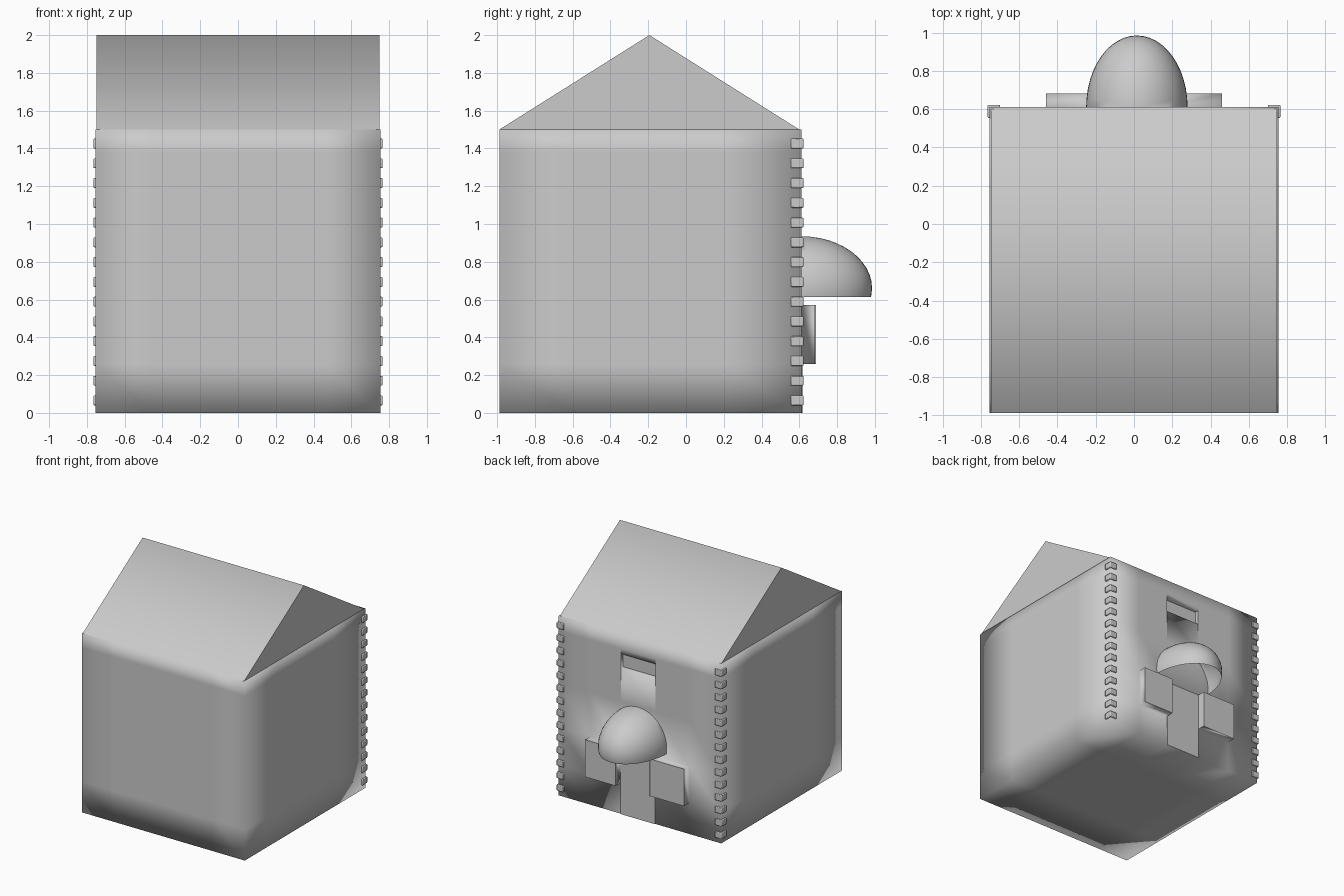
import bpy, bmesh, math
from mathutils import Vector

if "Cube" in bpy.data.objects:
    bpy.data.objects.remove(bpy.data.objects["Cube"])


def finish(name, bm):
    bmesh.ops.recalc_face_normals(bm, faces=bm.faces)
    mesh = bpy.data.meshes.new(name)
    bm.to_mesh(mesh)
    bm.free()
    obj = bpy.data.objects.new(name, mesh)
    bpy.context.collection.objects.link(obj)
    return obj


def smooth_by_angle(obj, degrees):
    bpy.ops.object.select_all(action='DESELECT')
    obj.select_set(True)
    bpy.context.view_layer.objects.active = obj
    bpy.ops.object.shade_smooth_by_angle(angle=math.radians(degrees))


def prism(bm, profile, direction):
    face = bm.faces.new([bm.verts.new(p) for p in profile])
    ext = bmesh.ops.extrude_face_region(bm, geom=[face], use_keep_orig=True)
    verts = [g for g in ext["geom"] if isinstance(g, bmesh.types.BMVert)]
    bmesh.ops.translate(bm, verts=verts, vec=direction)


X, FRONT, BACK, EAVE = 0.755, -0.988, 0.612, 1.5

# House body: box with loop cuts that frame the openings
bm = bmesh.new()
bmesh.ops.create_cube(bm, size=1)
for v in bm.verts:
    v.co = ((v.co.x * 2 * X), BACK if v.co.y > 0 else FRONT, EAVE if v.co.z > 0 else 0)
cuts = ((-0.46, -0.145, 0.175, 0.46), (-0.6, 0.2), (0.26, 0.57, 0.94, 1.22, 1.34, 1.38))
for axis, places in enumerate(cuts):
    normal = Vector((axis == 0, axis == 1, axis == 2))
    for p in places:
        bmesh.ops.bisect_plane(bm, geom=bm.verts[:] + bm.edges[:] + bm.faces[:],
                               plane_co=normal * p, plane_no=normal)
for f in bm.faces:
    f.smooth = True


def back_faces(x0, x1, z0, z1):
    return [f for f in bm.faces if f.calc_center_median().y > BACK - 0.001
            and x0 < f.calc_center_median().x < x1 and z0 < f.calc_center_median().z < z1]


def push(faces, depth):
    ext = bmesh.ops.extrude_face_region(bm, geom=faces)["geom"]
    bmesh.ops.translate(bm, vec=(0, depth, 0),
                        verts=[g for g in ext if isinstance(g, bmesh.types.BMVert)])
    bmesh.ops.delete(bm, geom=[f for f in faces if f.is_valid], context='FACES_ONLY')
    for f in ext:
        if isinstance(f, bmesh.types.BMFace):
            f.smooth = False


# Upper windows flush, lower windows raised, slot recessed, door slightly raised
for x0, x1 in ((-0.46, -0.145), (0.175, 0.46)):
    for f in back_faces(x0, x1, 0.94, 1.38):
        f.smooth = False
    push(back_faces(x0, x1, 0.26, 0.57), 0.07)
push(back_faces(-0.145, 0.175, 1.22, 1.34), -0.03)
push(back_faces(-0.145, 0.175, 0, 0.57), 0.006)
finish("house_body", bm)

# Gable roof
bm = bmesh.new()
prism(bm, [(-0.748, FRONT, EAVE), (-0.748, 0.6, EAVE), (-0.748, -0.194, 2.0)], (1.496, 0, 0))
smooth_by_angle(finish("roof", bm), 70)

# Domed awning: hollow quarter of an ellipsoid, open underneath
bm = bmesh.new()
bmesh.ops.create_uvsphere(bm, u_segments=48, v_segments=24, radius=1)
for v in bm.verts:
    v.co = (v.co.x * 0.265 + 0.015, v.co.y * 0.375 + 0.61, v.co.z * 0.275 + 0.66)
for co, no in (((0, 0.61, 0), (0, -1, 0)), ((0, 0, 0.613), (0, 0, -1))):
    bmesh.ops.bisect_plane(bm, geom=bm.verts[:] + bm.edges[:] + bm.faces[:],
                           plane_co=co, plane_no=no, clear_outer=True)
smooth_by_angle(finish("awning", bm), 40)

# Corner stones: L-shaped blocks up both back corners
bm = bmesh.new()
for side in (-1, 1):
    for i in range(14):
        z = 0.04 + i * 0.1046
        outline = [(0.765, 0.555), (0.765, 0.622), (0.70, 0.622), (0.70, 0.605),
                   (0.748, 0.605), (0.748, 0.555)]
        prism(bm, [(side * x, y, z) for x, y in outline], (0, 0, 0.052))
stones = finish("corner_stones", bm)
bevel = stones.modifiers.new("bevel", 'BEVEL')
bevel.width = 0.005
bevel.segments = 2
smooth_by_angle(stones, 40)
